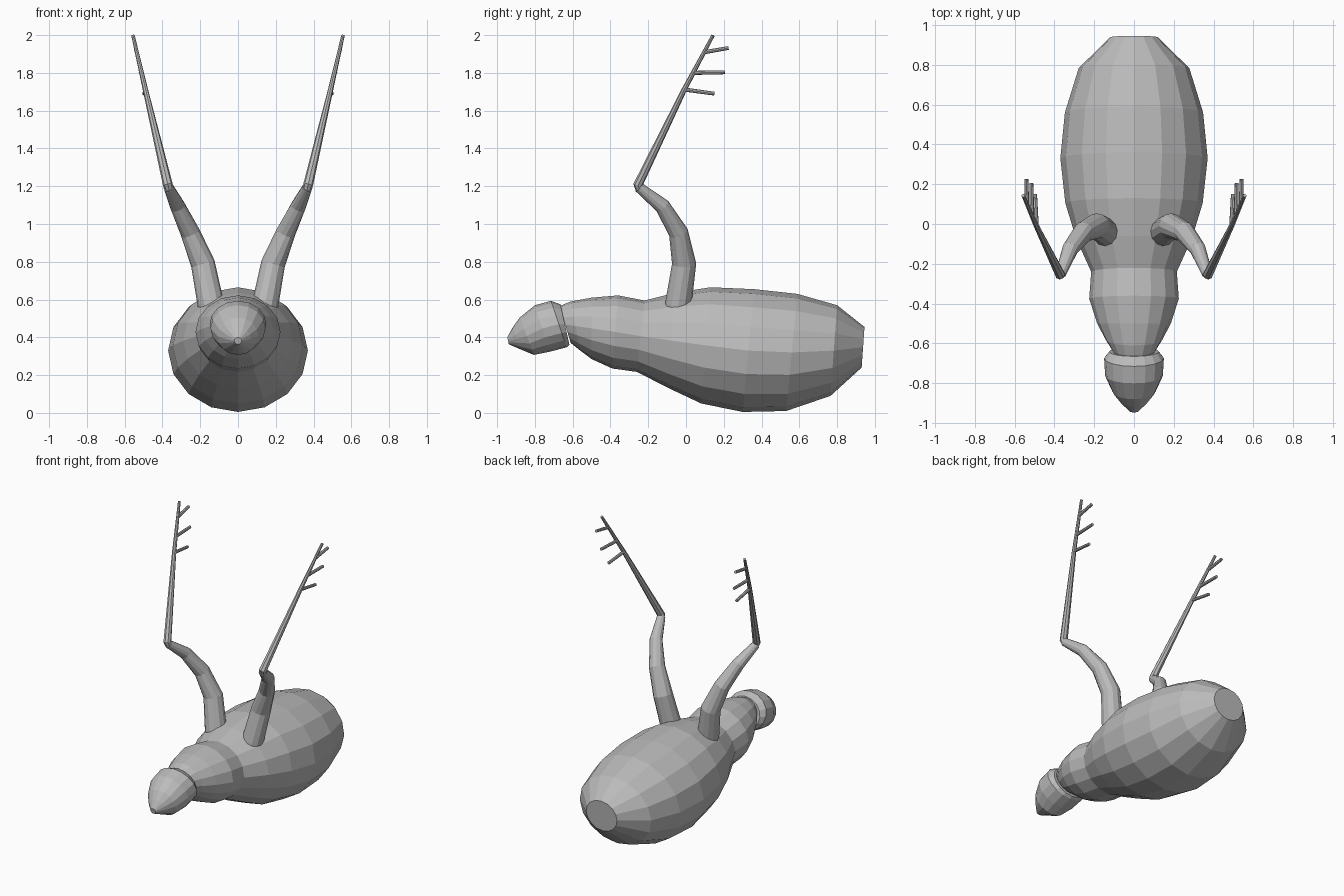
import bpy, bmesh, math
from mathutils import Vector

if "Cube" in bpy.data.objects:
    bpy.data.objects.remove(bpy.data.objects["Cube"])

grey = bpy.data.materials.new("grey")
grey.diffuse_color = (0.5, 0.5, 0.5, 1)
grey.use_nodes = True
grey.node_tree.nodes["Principled BSDF"].inputs["Base Color"].default_value = grey.diffuse_color


def loft(name, rings):
    """Join equal-sized rings of points into a closed, capped skin."""
    bm = bmesh.new()
    loops = [[bm.verts.new(p) for p in ring] for ring in rings]
    n = len(loops[0])
    for a, b in zip(loops, loops[1:]):
        for i in range(n):
            j = (i + 1) % n
            bm.faces.new((a[i], a[j], b[j], b[i]))
    bm.faces.new(loops[0])
    bm.faces.new(loops[-1])
    bmesh.ops.recalc_face_normals(bm, faces=bm.faces)
    mesh = bpy.data.meshes.new(name)
    bm.to_mesh(mesh)
    bm.free()
    mesh.materials.append(grey)
    obj = bpy.data.objects.new(name, mesh)
    bpy.context.collection.objects.link(obj)
    return obj


def profile_ring(top, bottom, half_width, n=16):
    """Ellipse spanning a top and a bottom (y, z) point."""
    t, b = Vector((0, *top)), Vector((0, *bottom))
    mid, up = (t + b) / 2, (t - b) / 2
    return [mid + up * math.cos(a) + Vector((half_width * math.sin(a), 0, 0))
            for a in (2 * math.pi * i / n for i in range(n))]


def tube(name, path, radii, n):
    """Tapered tube with mitred joints along a path."""
    pts = [Vector(p) for p in path]
    rings = []
    for i, p in enumerate(pts):
        before = (p - pts[i - 1]).normalized() if i else Vector()
        after = (pts[i + 1] - p).normalized() if i < len(pts) - 1 else Vector()
        d = (before + after).normalized()
        ref = Vector((1, 0, 0))
        u = (ref - d * ref.dot(d)).normalized()
        v = d.cross(u)
        rings.append([p + radii[i] * (u * math.cos(a) + v * math.sin(a))
                      for a in (2 * math.pi * k / n for k in range(n))])
    return loft(name, rings)


# Body, from tail to neck
body = [((.945, .455), (.93, .24), .12), ((.80, .57), (.765, .09), .278),
        ((.59, .63), (.53, .01), .347), ((.36, .655), (.30, .005), .37),
        ((.13, .665), (.08, .05), .345), ((-.06, .635), (-.09, .13), .29),
        ((-.22, .595), (-.26, .217), .215), ((-.36, .622), (-.39, .235), .225),
        ((-.50, .61), (-.50, .285), .185), ((-.61, .59), (-.56, .33), .14),
        ((-.67, .565), (-.61, .37), .105)]
loft("body", [profile_ring(*r) for r in body])

# Head, tilted downwards, from collar to snout
head = [((-.665, .575), (-.617, .36), .125), ((-.715, .593), (-.632, .347), .15),
        ((-.80, .57), (-.725, .323), .145), ((-.88, .505), (-.805, .307), .108),
        ((-.918, .452), (-.868, .333), .068), ((-.946, .40), (-.938, .363), .02)]
loft("head", [profile_ring(*r) for r in head])

# Arms, forearms and fingers on both sides
for side, s in (("left", -1), ("right", 1)):
    arm = [(.125, -.05, .48), (.145, -.04, .58), (.186, -.01, .79),
           (.253, -.04, .955), (.32, -.125, 1.095), (.368, -.25, 1.195)]
    tube(side + "_arm", [(s * x, y, z) for x, y, z in arm],
         [.07, .07, .064, .052, .041, .027], 12)
    forearm = [(.362, -.242, 1.175), (.372, -.253, 1.21), (.49, -.01, 1.71), (.556, .143, 1.998)]
    tube(side + "_forearm", [(s * x, y, z) for x, y, z in forearm],
         [.022, .026, .014, .009], 8)
    fingers = [((.489, -.01, 1.712), (.497, .15, 1.69)),
               ((.512, .035, 1.80), (.516, .205, 1.803)),
               ((.537, .10, 1.91), (.541, .225, 1.932))]
    for k, (a, b) in enumerate(fingers, 1):
        tube(f"{side}_finger_{k}", [(s * x, y, z) for x, y, z in (a, b)],
             [.011, .01], 8)
